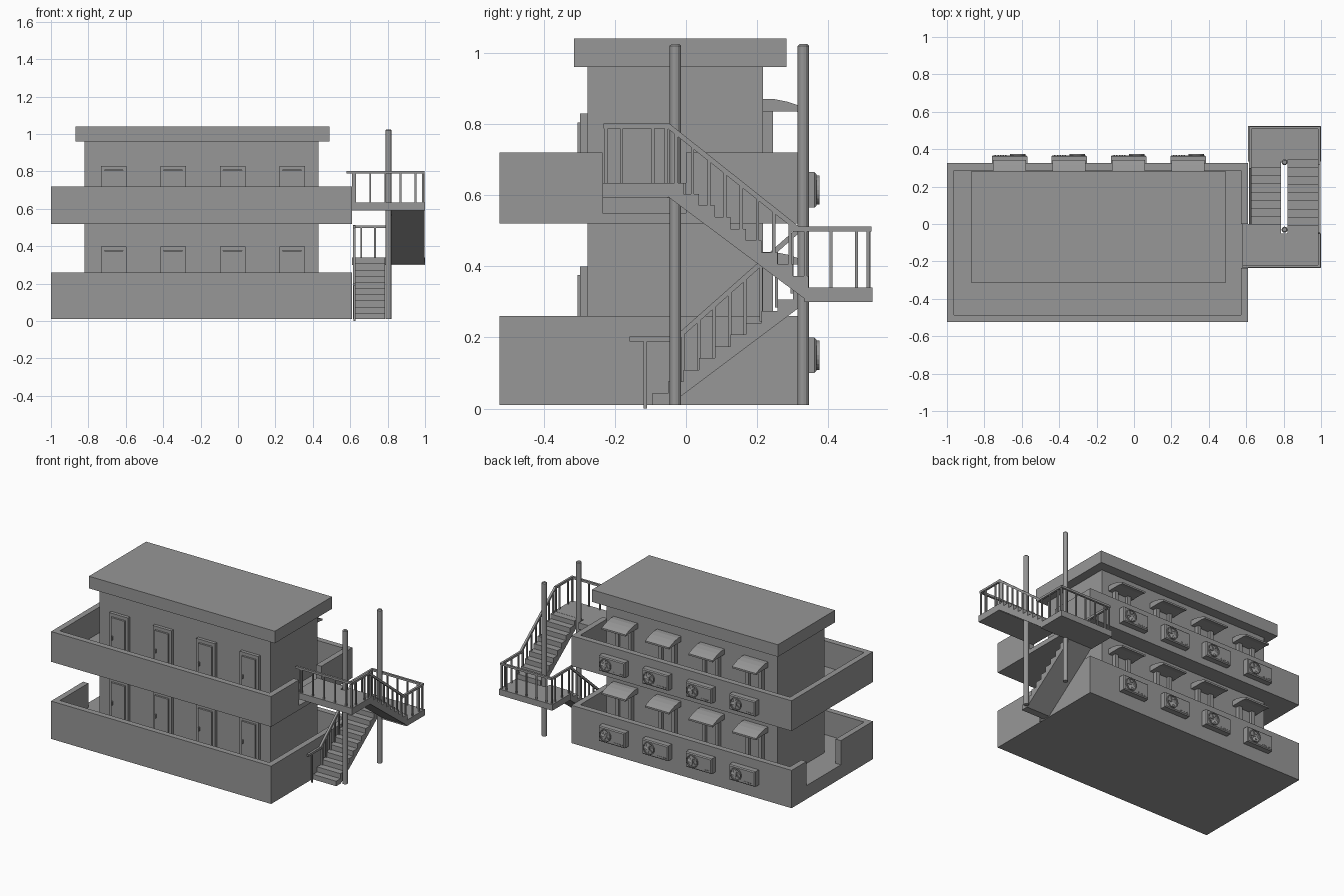
import bpy, bmesh, math
from mathutils import Vector, Matrix

cube = bpy.data.objects.get("Cube")
if cube:
    bpy.data.objects.remove(cube, do_unlink=True)

grey = bpy.data.materials.new("concrete_grey")
grey.use_nodes = True
COLOUR = (0.31, 0.31, 0.31, 1)
grey.diffuse_color = COLOUR
grey.node_tree.nodes["Principled BSDF"].inputs["Base Color"].default_value = COLOUR


def finish(name, bm):
    bmesh.ops.recalc_face_normals(bm, faces=bm.faces)
    mesh = bpy.data.meshes.new(name)
    bm.to_mesh(mesh)
    bm.free()
    mesh.materials.append(grey)
    ob = bpy.data.objects.new(name, mesh)
    bpy.context.collection.objects.link(ob)
    return ob


def add_box(bm, x0, x1, y0, y1, z0, z1):
    lo, hi = Vector((x0, y0, z0)), Vector((x1, y1, z1))
    m = Matrix.Translation((lo + hi) / 2) @ Matrix.Diagonal((*(hi - lo), 1))
    return bmesh.ops.create_cube(bm, size=1, matrix=m)["verts"]


def boxes(name, *items):
    bm = bmesh.new()
    for item in items:
        add_box(bm, *item)
    return finish(name, bm)


def prism(name, x0, x1, profile):
    """Extrude a (y, z) profile along x."""
    bm = bmesh.new()
    face = bm.faces.new([bm.verts.new((x0, y, z)) for y, z in profile])
    out = bmesh.ops.extrude_face_region(bm, geom=[face])["geom"]
    bmesh.ops.translate(bm, vec=(x1 - x0, 0, 0),
                        verts=[v for v in out if isinstance(v, bmesh.types.BMVert)])
    return finish(name, bm)


def add_bar(bm, p, q, size):
    """Square bar from p to q."""
    p, q = Vector(p), Vector(q)
    d = q - p
    m = (Matrix.Translation((p + q) / 2) @ d.to_track_quat('Z', 'Y').to_matrix().to_4x4()
         @ Matrix.Diagonal((size, size, d.length + size * 0.6, 1)))
    bmesh.ops.create_cube(bm, size=1, matrix=m)


def railing(name, path, drop, counts):
    """Handrail along path, with evenly spaced posts under each stretch."""
    bm = bmesh.new()
    for p, q, n in zip(path, path[1:], counts):
        p, q = Vector(p), Vector(q)
        add_bar(bm, p, q, 0.014)
        for i in range(n):
            top = p.lerp(q, (i + 0.5) / n)
            add_bar(bm, top - Vector((0, 0, drop)), top, 0.009)
    return finish(name, bm)


# Walkway trays with parapets; each has one opening in an end wall
L, R, F, B, T = -1.0, 0.61, -0.525, 0.325, 0.038


def tray(name, z0, floor, top, left_gap=None, right_gap=None):
    parts = [(L, R, F, B, z0, floor),
             (L, R, F, F + T, floor, top), (L, R, B - T, B, floor, top)]
    for x0, gap in ((L, left_gap), (R - T, right_gap)):
        spans = [(F + T, gap[0]), (gap[1], B - T)] if gap else [(F + T, B - T)]
        parts += [(x0, x0 + T, a, b, floor, top) for a, b in spans]
    boxes(name, *parts)


tray("lower_walkway", 0.01, 0.1, 0.26, left_gap=(-0.19, 0.17))
tray("upper_walkway", 0.52, 0.55, 0.72, right_gap=(-0.235, 0.0))

# Rooms block and roof
boxes("rooms_block", (-0.82, 0.43, -0.277, 0.217, 0.05, 0.97))
boxes("roof_slab", (-0.87, 0.49, -0.315, 0.283, 0.96, 1.04))


# Front door: frame, raised panel, handle
def front_door(x, floor):
    top = floor + 0.28
    boxes("front_door_frame",
          (x - 0.068, x - 0.05, -0.298, -0.277, floor, top),
          (x + 0.05, x + 0.068, -0.298, -0.277, floor, top),
          (x - 0.05, x + 0.05, -0.298, -0.277, top - 0.022, top))
    boxes("front_door_panel", (x - 0.05, x + 0.05, -0.305, -0.277, floor, top - 0.025))
    boxes("front_door_handle", (x - 0.043, x - 0.036, -0.316, -0.305, top - 0.17, top - 0.145))


# Rear window: frame bars around a thin pane
def rear_window(x, top):
    low = top - 0.24
    boxes("rear_window_frame",
          (x - 0.06, x - 0.035, 0.217, 0.245, low, top),
          (x + 0.035, x + 0.06, 0.217, 0.245, low, top),
          (x - 0.035, x + 0.035, 0.217, 0.245, low, low + 0.025))
    boxes("rear_window_pane", (x - 0.035, x + 0.035, 0.217, 0.225, low, top))


def canopy(x, z):
    prism("rear_canopy", x - 0.088, x + 0.088,
          [(0.217, z), (0.217, z + 0.035), (0.25, z + 0.035), (0.285, z + 0.028),
           (0.315, z + 0.018), (0.343, z + 0.006), (0.343, z - 0.005), (0.31, z)])


# Air conditioner: chamfered case, fan ring with blades, vent slats
def air_conditioner(x, z):
    bm = bmesh.new()
    add_box(bm, x - 0.095, x + 0.095, B, 0.367, z, z + 0.1)
    front = [e for e in bm.edges if all(v.co.y > 0.36 for v in e.verts)]
    bmesh.ops.bevel(bm, geom=front, offset=0.006, segments=1, affect='EDGES')
    finish("air_conditioner_case", bm)

    centre = Vector((x + 0.043, 0.367, z + 0.05))
    bm = bmesh.new()
    n = 20
    rows = []
    for r, y in ((0.041, 0), (0.041, 0.008), (0.035, 0.008), (0.035, 0)):
        rows.append([bm.verts.new(centre + Vector((r * math.cos(a), y, r * math.sin(a))))
                     for a in (math.tau * i / n for i in range(n))])
    for a, b in zip(rows, rows[1:] + rows[:1]):
        for i in range(n):
            j = (i + 1) % n
            bm.faces.new((a[i], a[j], b[j], b[i]))
    finish("fan_ring", bm)

    bm = bmesh.new()
    for i in range(5):
        verts = add_box(bm, 0.006, 0.033, -0.001, 0.001, -0.008, 0.008)
        m = (Matrix.Translation(centre + Vector((0, 0.004, 0)))
             @ Matrix.Rotation(math.tau * i / 5, 4, 'Y') @ Matrix.Rotation(0.35, 4, 'X'))
        bmesh.ops.transform(bm, matrix=m, verts=verts)
    add_box(bm, centre.x - 0.007, centre.x + 0.007, 0.367, 0.374,
            centre.z - 0.007, centre.z + 0.007)
    finish("fan_blades", bm)
    boxes("vent_slats", *[(x - 0.08 + i * 0.014, x - 0.072 + i * 0.014, 0.366, 0.369,
                           z + 0.014, z + 0.02) for i in range(5)])


for i in range(4):
    x = -0.665 + 0.318 * i
    for door_floor, canopy_z, unit_z in ((0.12, 0.405, 0.1), (0.55, 0.835, 0.565)):
        front_door(x, door_floor)
        rear_window(x, canopy_z)
        canopy(x, canopy_z)
        air_conditioner(x, unit_z)

# Stair flights and landings
RUN, RISE, TURN = 0.044, 0.033, 0.345


def steps(y, z, run, count):
    pts = [(y, z)]
    for _ in range(count):
        z += RISE
        pts += [(y, z), (y + run, z)]
        y += run
    return pts


prism("lower_flight", 0.615, 0.785,
      steps(TURN - 10 * RUN, 0.01, RUN, 10) + [(TURN, 0.304), (-0.047, 0.01)])
prism("upper_flight", 0.822, 0.998,
      steps(TURN, 0.34, -RUN, 8) + [(-0.007, 0.634), (-0.05, 0.634), (-0.05, 0.595), (TURN, 0.3)])
boxes("middle_landing", (0.61, 1, TURN - 0.012, 0.525, 0.3, 0.34))
boxes("upper_landing", (0.58, 1, -0.235, -0.05, 0.592, 0.635),
      (0.58, 0.785, -0.05, 0, 0.592, 0.635))

# Handrails
IN, OUT = 0.622, 0.99
railing("lower_flight_rail",
        [(IN, -0.155, 0.195), (IN, -0.03, 0.195), (IN, 0.32, 0.505)], 0.16, (0, 8))
boxes("rail_foot_post", (IN - 0.005, IN + 0.005, -0.12, -0.11, 0, 0.195))
railing("middle_landing_rail",
        [(IN, 0.3, 0.505), (IN, 0.515, 0.505), (OUT, 0.515, 0.505), (OUT, 0.3, 0.505)],
        0.17, (3, 5, 3))
railing("upper_flight_rail", [(OUT, 0.315, 0.505), (OUT, -0.05, 0.795)], 0.15, (8,))
railing("upper_landing_rail",
        [(OUT, -0.05, 0.795), (OUT, -0.225, 0.795), (0.585, -0.225, 0.795)], 0.17, (2, 5))
boxes("rail_corner_posts",
      *[(x - 0.005, x + 0.005, y - 0.005, y + 0.005, z, z + 0.17)
        for x, y, z in ((IN, 0.512, 0.335), (OUT, 0.512, 0.335), (OUT, -0.225, 0.625),
                        (OUT, -0.055, 0.625), (0.615, -0.225, 0.625))])

# Support poles with chamfered tops
for y in (-0.03, 0.33):
    bm = bmesh.new()
    bmesh.ops.create_cone(bm, cap_ends=True, segments=12, radius1=0.016, radius2=0.016, depth=1.015,
                          matrix=Matrix.Translation((0.805, y, 0.5175)))
    rim = [e for e in bm.edges if all(v.co.z > 1 for v in e.verts)]
    bmesh.ops.bevel(bm, geom=rim, offset=0.005, segments=1, affect='EDGES')
    finish("support_pole", bm)
